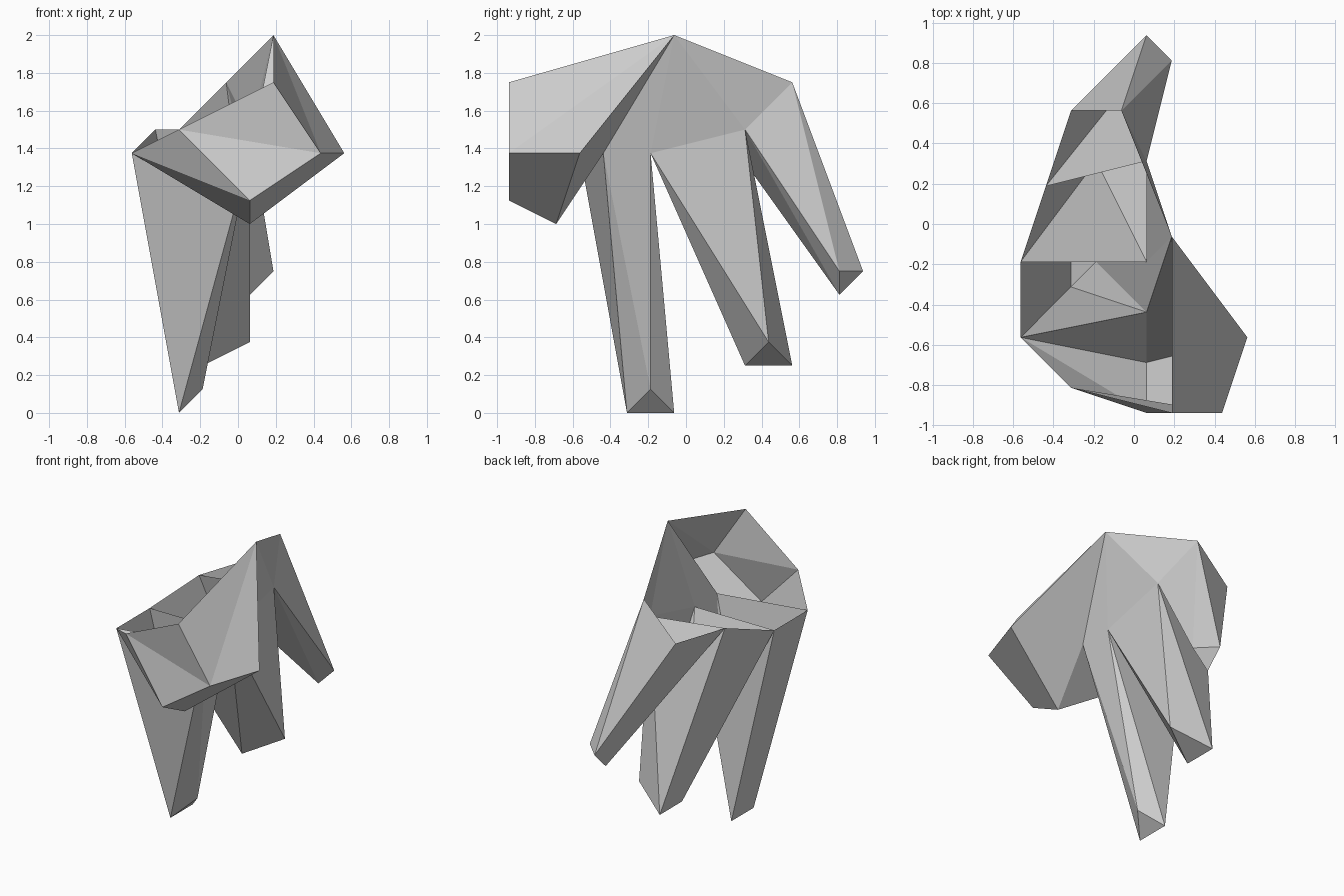
import bpy
import bmesh
from mathutils import Vector

cube = bpy.data.objects.get("Cube")
if cube:
    bpy.data.objects.remove(cube, do_unlink=True)

UNIT = 1 / 16  # every corner sits on a sixteenth grid


def pt(x, y, z):
    return Vector((x, y, z)) * UNIT


stone = bpy.data.materials.new("plain_grey")
stone.use_nodes = True
grey = (0.6, 0.6, 0.6, 1)
stone.diffuse_color = grey
shader = stone.node_tree.nodes["Principled BSDF"]
shader.inputs["Base Color"].default_value = grey
shader.inputs["Roughness"].default_value = 0.8


def shell(name, faces, centre):
    """Open faceted shell whose faces point away from the centre."""
    bm = bmesh.new()
    verts = {}
    for corners in faces:
        ring = []
        for p in corners:
            key = tuple(p)
            if key not in verts:
                verts[key] = bm.verts.new(p)
            ring.append(verts[key])
        face = bm.faces.new(ring)
        face.normal_update()
        if face.normal.dot(face.calc_center_median() - centre) < 0:
            face.normal_flip()
    mesh = bpy.data.meshes.new(name)
    bm.to_mesh(mesh)
    bm.free()
    mesh.materials.append(stone)
    obj = bpy.data.objects.new(name, mesh)
    bpy.context.collection.objects.link(obj)


def finger(name, rim, tip):
    """Hollow finger: open four-corner rim tapering to a triangular tip."""
    in_a, out_a, out_b, in_b = rim
    low_a, ridge, low_b = tip
    faces = [
        (in_a, out_a, low_a), (out_a, ridge, low_a),
        (out_a, out_b, ridge),
        (out_b, in_b, low_b), (out_b, low_b, ridge),
        (in_b, in_a, low_a, low_b),
        (low_a, ridge, low_b),
    ]
    centre = (sum(rim, Vector()) / len(rim) + sum(tip, Vector()) / len(tip)) / 2
    shell(name, faces, centre)


# Shared corners: ridge, outer knuckles and inner knuckles
peak = pt(3, -1, 32)
ridge_end = pt(-1, 9, 28)
knuckle_front = pt(1, -7, 22)
knuckle_mid = pt(1, -3, 22)
knuckle_back = pt(1, 5, 24)
inner_front = pt(-9, -9, 22)
inner_mid = pt(-9, -3, 22)
inner_back = pt(-7, 3, 24)
inner_end = pt(-5, 9, 24)

# Corners of the front cup
brow = pt(3, -15, 28)
lip = pt(-5, -13, 24)
cheek = pt(7, -15, 22)
side = pt(9, -9, 22)
chin = pt(1, -15, 18)
base = pt(1, -11, 16)

# Front cup, open towards the back and top
shell("front_cup", [
    (peak, brow, cheek), (peak, cheek, side),
    (brow, lip, cheek), (lip, chin, cheek),
    (lip, inner_front, chin), (inner_front, base, chin),
    (cheek, chin, base, side),
    (peak, side, base, knuckle_front),
    (inner_front, knuckle_front, base),
], pt(0, -10, 22))

# Outer wall linking the peak to the knuckles
shell("outer_wall", [
    (peak, knuckle_front, knuckle_mid),
    (peak, knuckle_mid, knuckle_back),
    (peak, knuckle_back, ridge_end),
], pt(-6, 1, 24))

# Three hollow fingers
finger("front_finger",
       (inner_front, knuckle_front, knuckle_mid, inner_mid),
       (pt(-5, -5, 0), pt(-3, -3, 2), pt(-5, -1, 0)))
finger("middle_finger",
       (inner_mid, knuckle_mid, knuckle_back, inner_back),
       (pt(-3, 5, 4), pt(1, 7, 6), pt(-3, 9, 4)))
finger("back_finger",
       (inner_back, knuckle_back, ridge_end, inner_end),
       (pt(1, 13, 10), pt(3, 13, 12), pt(1, 15, 12)))
